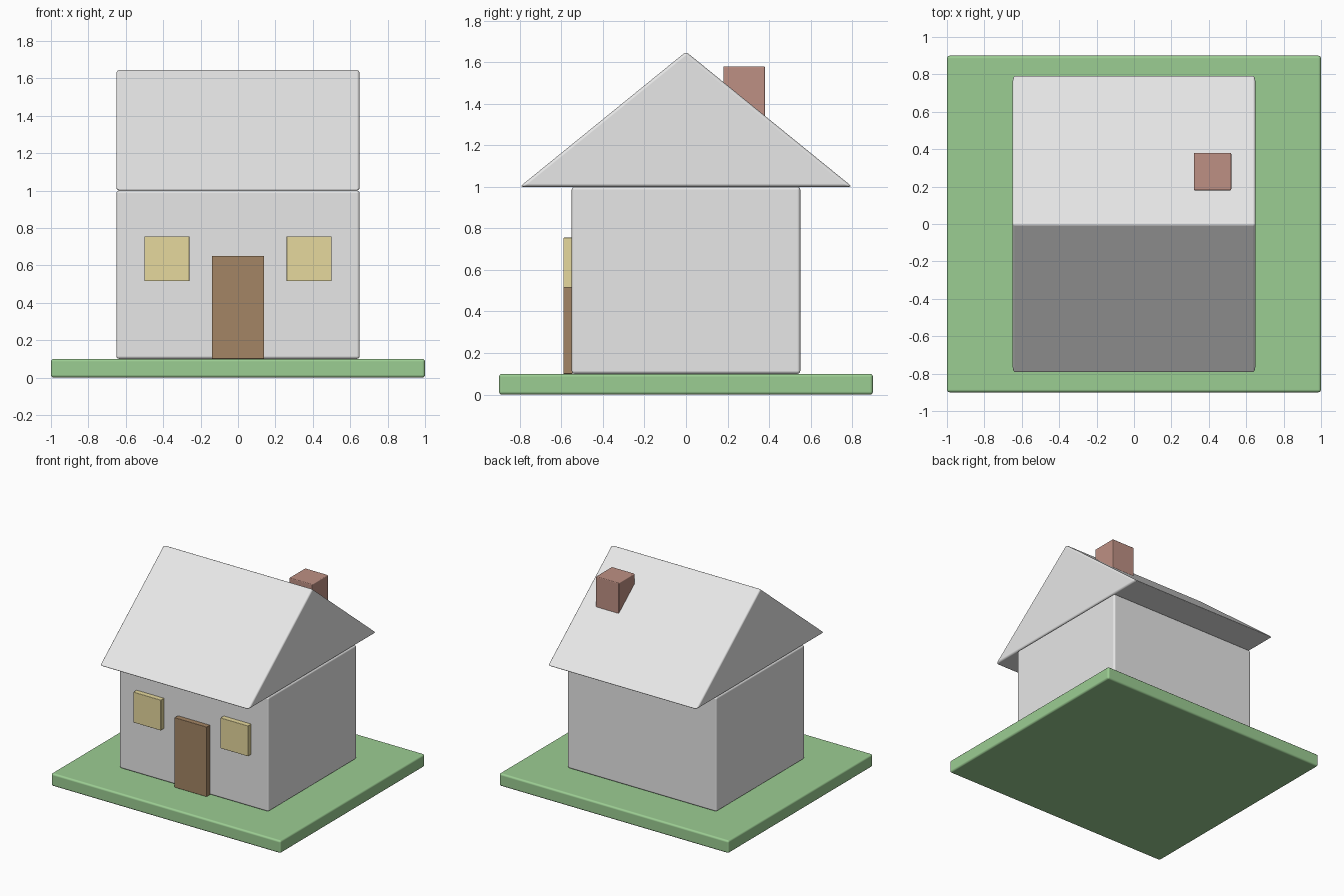
import bpy

if "Cube" in bpy.data.objects:
    bpy.data.objects.remove(bpy.data.objects["Cube"])


def material(name, rgb):
    m = bpy.data.materials.new(name)
    m.diffuse_color = (*rgb, 1.0)
    m.use_nodes = True
    m.node_tree.nodes["Principled BSDF"].inputs["Base Color"].default_value = m.diffuse_color
    return m


GREY = material("light_grey", (0.8, 0.8, 0.8))
GREEN = material("grass_green", (0.33, 0.61, 0.29))
BROWN = material("door_brown", (0.37, 0.235, 0.128))
YELLOW = material("window_yellow", (0.79, 0.69, 0.34))
BRICK = material("brick_red", (0.515, 0.28, 0.23))


def prism(name, profile, x0, x1, mat, bevel):
    """Extrude a (y, z) profile, counter-clockwise seen from +x, along x."""
    n = len(profile)
    verts = [(x, y, z) for x in (x0, x1) for y, z in profile]
    faces = [tuple(reversed(range(n))), tuple(range(n, 2 * n))]
    faces += [(i, (i + 1) % n, n + (i + 1) % n, n + i) for i in range(n)]
    mesh = bpy.data.meshes.new(name)
    mesh.from_pydata(verts, [], faces)
    for p in mesh.polygons:
        p.use_smooth = True
    mesh.materials.append(mat)
    ob = bpy.data.objects.new(name, mesh)
    bpy.context.collection.objects.link(ob)
    # Softly rounded edges, large faces stay flat
    mod = ob.modifiers.new("soft_edges", 'BEVEL')
    mod.width = bevel
    mod.segments = 3
    mod.limit_method = 'ANGLE'
    mod.harden_normals = True
    return ob


def box(name, x, y, z, mat, bevel):
    profile = [(y[0], z[0]), (y[1], z[0]), (y[1], z[1]), (y[0], z[1])]
    return prism(name, profile, x[0], x[1], mat, bevel)


# Lawn slab and house body
box("lawn", (-1, 1), (-0.9, 0.9), (0, 0.1), GREEN, 0.015)
box("walls", (-0.65, 0.65), (-0.55, 0.55), (0.1, 1.0), GREY, 0.015)

# Gable roof with eaves front and back
prism("roof", [(-0.8, 1.0), (0.8, 1.0), (0, 1.65)], -0.65, 0.65, GREY, 0.015)

# Chimney, sunk into the back slope
box("chimney", (0.32, 0.52), (0.18, 0.38), (1.2, 1.58), BRICK, 0.006)

# Door and the two front windows
box("door", (-0.14, 0.14), (-0.59, -0.545), (0.1, 0.65), BROWN, 0.003)
for side, label in ((-1, "left"), (1, "right")):
    cx = side * 0.38
    box(f"{label}_window", (cx - 0.12, cx + 0.12), (-0.59, -0.545),
        (0.515, 0.755), YELLOW, 0.003)
